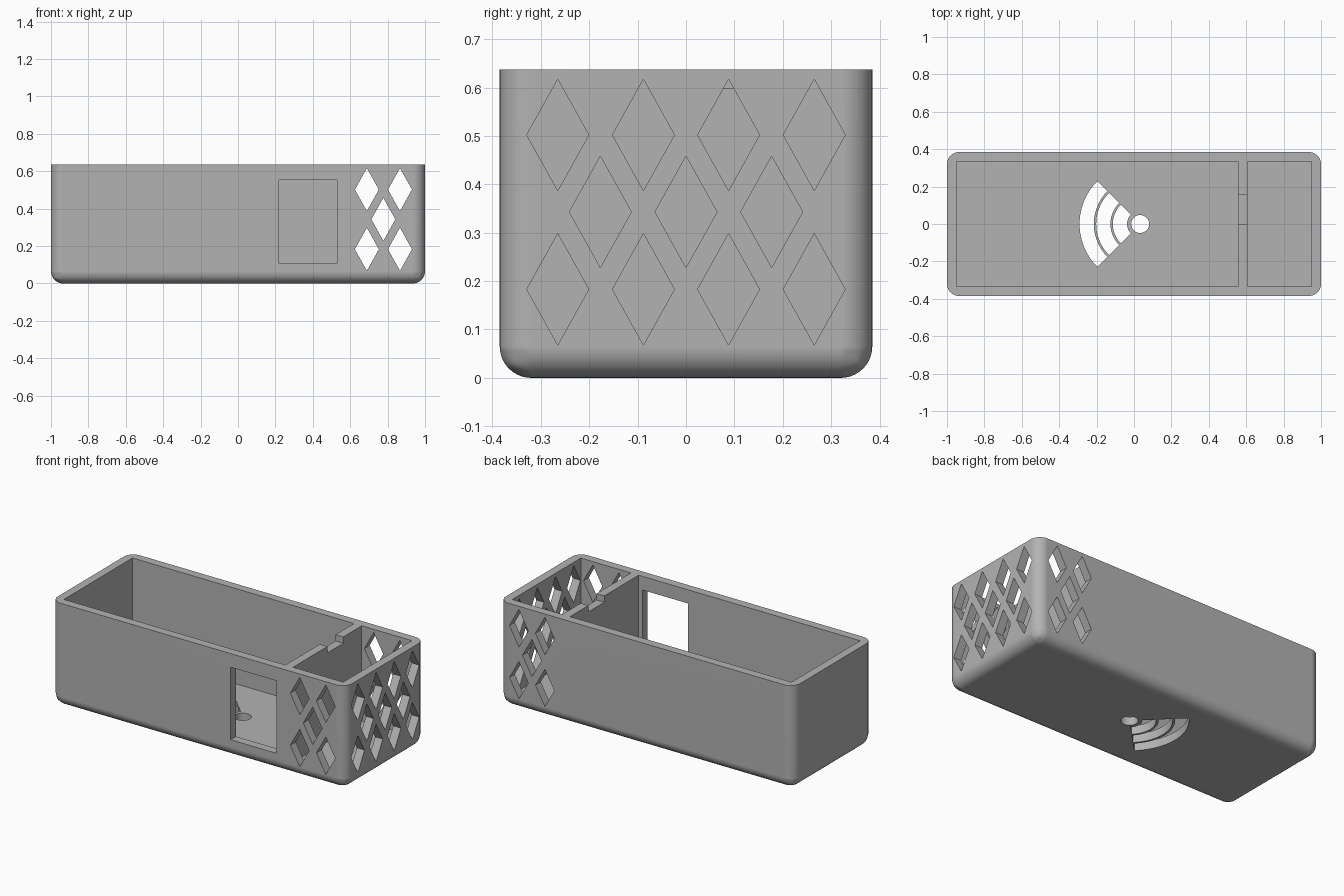
import bpy, bmesh, math
from mathutils import Vector

if "Cube" in bpy.data.objects:
    bpy.data.objects.remove(bpy.data.objects["Cube"])

HX, HY, H, R = 1.0, 0.385, 0.637, 0.065    # half length, half width, height, corner radius
FLOOR = 0.052

grey = bpy.data.materials.new("plain grey")
grey.diffuse_color = (0.45, 0.45, 0.45, 1)
grey.use_nodes = True
grey.node_tree.nodes["Principled BSDF"].inputs["Base Color"].default_value = grey.diffuse_color


def prism(bm, pts, axis, lo, hi):
    """Extrude a 2D outline along an axis, from lo to hi."""
    def place(p, t):
        return {"x": (t, p[0], p[1]), "y": (p[0], t, p[1]), "z": (p[0], p[1], t)}[axis]
    a = [bm.verts.new(place(p, lo)) for p in pts]
    b = [bm.verts.new(place(p, hi)) for p in pts]
    n = len(pts)
    bm.faces.new(a)
    bm.faces.new(b)
    for i in range(n):
        j = (i + 1) % n
        bm.faces.new((a[i], a[j], b[j], b[i]))


def rect(x0, x1, y0, y1):
    return [(x0, y0), (x1, y0), (x1, y1), (x0, y1)]


def diamond(cx, cy, w=0.064, h=0.115):
    return [(cx - w, cy), (cx, cy - h), (cx + w, cy), (cx, cy + h)]


def arc(cx, r, a0, a1, n):
    return [(cx + r * math.cos(a0 + (a1 - a0) * i / n),
             r * math.sin(a0 + (a1 - a0) * i / n)) for i in range(n + 1)]


def make_object(name, bm):
    bmesh.ops.recalc_face_normals(bm, faces=bm.faces)
    me = bpy.data.meshes.new(name)
    bm.to_mesh(me)
    bm.free()
    ob = bpy.data.objects.new(name, me)
    bpy.context.collection.objects.link(ob)
    return ob


# Outer body: box with rounded upright and bottom edges
bm = bmesh.new()
prism(bm, rect(-HX, HX, -HY, HY), "z", 0, H)
round_edges = [e for e in bm.edges if min(v.co.z for v in e.verts) < 0.01]
bmesh.ops.bevel(bm, geom=round_edges, offset=R, segments=10, profile=0.5, affect="EDGES")
case = make_object("enclosure", bm)
case.data.materials.append(grey)
bpy.context.view_layer.objects.active = case
case.select_set(True)


def cut(name, shapes):
    """Subtract a group of prisms (outline, axis, lo, hi) from the case."""
    b = bmesh.new()
    for s in shapes:
        prism(b, *s)
    tool = make_object(name, b)
    tool.hide_render = True
    mod = case.modifiers.new(name, "BOOLEAN")
    mod.operation, mod.solver, mod.object = "DIFFERENCE", "EXACT", tool
    bpy.ops.object.modifier_apply(modifier=name)
    bpy.data.objects.remove(tool)


# Two compartments, leaving a divider between them
cut("cavities", [(rect(-0.95, 0.555, -0.333, 0.333), "z", FLOOR, 1),
                 (rect(0.607, 0.948, -0.333, 0.333), "z", FLOOR, 1)])

# Cable notch in the divider's top edge
cut("notch", [(rect(0.0, 0.155, 0.598, 1), "x", 0.54, 0.62)])

# Rectangular opening in the front wall
cut("window", [(rect(0.22, 0.53, 0.108, 0.553), "y", -0.5, -0.3)])

# Diamond vents through front and back walls
rows = [(0.183, 0), (0.343, 1), (0.502, 0)]
long_vents = [(x, z) for z, odd in rows for x in ([0.777] if odd else [0.689, 0.866])]
cut("long_vents", [(diamond(x, z), "y", -0.5, 0.5) for x, z in long_vents])

# Diamond vents through the right end wall
end_vents = [(y, z) for z, odd in rows
             for y in ([-0.177, 0, 0.177] if odd else [-0.265, -0.088, 0.088, 0.265])]
cut("end_vents", [(diamond(y, z), "x", 0.9, 1.1) for y, z in end_vents])

# Wireless symbol through the floor: a dot and three quarter arcs
CX, A0, A1 = 0.033, math.radians(135), math.radians(225)
symbol = [(arc(CX, 0.048, 0, math.tau, 32)[:-1], "z", -0.1, 0.2)]
for r0, r1 in [(0.07, 0.146), (0.159, 0.235), (0.248, 0.324)]:
    symbol.append((arc(CX, r1, A0, A1, 20) + arc(CX, r0, A1, A0, 20), "z", -0.1, 0.2))
cut("symbol", symbol)

# Smooth rounded edges, keep cut edges crisp and flats flat
bpy.ops.object.shade_smooth_by_angle(angle=math.radians(30))
wn = case.modifiers.new("flat_faces", "WEIGHTED_NORMAL")
wn.keep_sharp = True
